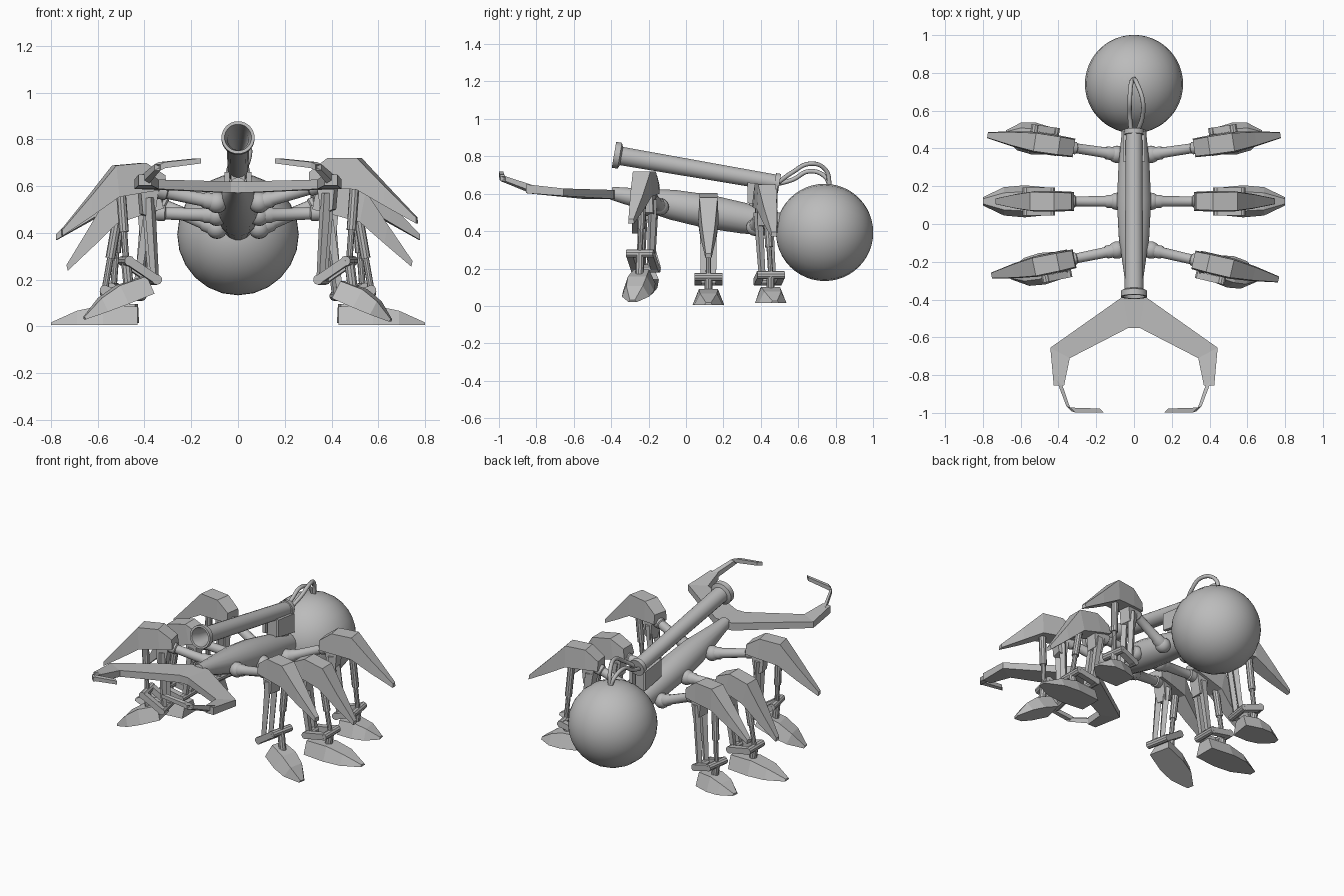
import bpy, bmesh, math
from mathutils import Vector

cube = bpy.data.objects.get("Cube")
if cube:
    bpy.data.objects.remove(cube, do_unlink=True)

grey = bpy.data.materials.new("plain_grey")
grey.use_nodes = True
grey.diffuse_color = (0.5, 0.5, 0.5, 1)
grey.node_tree.nodes["Principled BSDF"].inputs["Base Color"].default_value = (0.5, 0.5, 0.5, 1)


def loft(name, rings, smooth=False):
    """Skin a row of equal-sized point rings and cap both ends."""
    bm = bmesh.new()
    rows = [[bm.verts.new(p) for p in ring] for ring in rings]
    n = len(rows[0])
    for a, b in zip(rows, rows[1:]):
        for i in range(n):
            j = (i + 1) % n
            bm.faces.new((a[i], a[j], b[j], b[i]))
    bm.faces.new(rows[0])
    bm.faces.new(rows[-1])
    bmesh.ops.recalc_face_normals(bm, faces=bm.faces)
    mesh = bpy.data.meshes.new(name)
    bm.to_mesh(mesh)
    bm.free()
    obj = bpy.data.objects.new(name, mesh)
    bpy.context.collection.objects.link(obj)
    mesh.materials.append(grey)
    if smooth:
        shade(obj)


def shade(obj):
    bpy.ops.object.select_all(action='DESELECT')
    obj.select_set(True)
    bpy.context.view_layer.objects.active = obj
    bpy.ops.object.shade_smooth_by_angle(angle=math.radians(35))


def lathe(name, start, end, profile, sides=16):
    """Turn (fraction along axis, radius) pairs around the line start-end."""
    a, b = Vector(start), Vector(end)
    turn = (b - a).to_track_quat('Z', 'Y')
    rings = []
    for t, r in profile:
        ring = []
        for k in range(sides):
            ang = math.tau * (k + 0.5) / sides
            ring.append(a.lerp(b, t) + turn @ Vector((r * math.cos(ang), r * math.sin(ang), 0)))
        rings.append(ring)
    loft(name, rings, smooth=sides > 6)


def rod(name, start, end, r1, r2=None, sides=10):
    lathe(name, start, end, [(0, r1), (1, r2 or r1)], sides)


def ball(name, centre, radius, segments=16, rings=10):
    bpy.ops.mesh.primitive_uv_sphere_add(segments=segments, ring_count=rings, radius=radius,
                                         location=centre, rotation=(math.pi / 2, 0, 0))
    obj = bpy.context.object
    obj.name = name
    obj.data.materials.append(grey)
    bpy.ops.object.shade_smooth()


# Abdomen and thorax
ball("abdomen", (0, 0.741, 0.393), 0.26, 24, 24)
lathe("thorax", (0, -0.40, 0.603), (0, 0.54, 0.425),
      [(0, 0.035), (0.12, 0.05), (0.35, 0.082), (0.55, 0.092), (0.75, 0.084), (0.92, 0.068), (1, 0.062)])

# Cannon with a hollow flared muzzle, rear collar and mount
lathe("cannon", (0, -0.385, 0.808), (0, 0.50, 0.655),
      [(0.5, 0.02), (0.06, 0.045), (0, 0.058), (0, 0.071), (0.035, 0.071), (0.045, 0.05),
       (0.5, 0.047), (0.97, 0.044), (0.97, 0.052), (1, 0.052), (1, 0.02)], 20)


def box(name, x, y0, y1, z0, z1, half):
    loft(name, [[(x + s * half, y0, z0), (x + s * half, y1, z0 - 0.03),
                 (x + s * half, y1, z1 - 0.02), (x + s * half, y0, z1)] for s in (-1, 1)])


box("cannon_mount", 0, 0.34, 0.47, 0.51, 0.665, 0.03)
for s in (-1, 1):
    box("mount_plate", s * 0.047, 0.33, 0.49, 0.55, 0.66, 0.01)

# Hoses looping from the cannon to the abdomen
for x, bow, rise in ((-0.015, -0.022, -0.01), (0.015, 0.045, 0.03)):
    curve = bpy.data.curves.new("hose", 'CURVE')
    curve.dimensions = '3D'
    curve.bevel_depth = 0.012
    curve.bevel_resolution = 2
    curve.resolution_u = 6
    path = [(x, 0.48, 0.65), (bow, 0.57, 0.685 + rise), (bow, 0.66, 0.73 + rise),
            (x, 0.745, 0.70 + rise), (0, 0.77, 0.63)]
    spline = curve.splines.new('BEZIER')
    spline.bezier_points.add(len(path) - 1)
    for pt, co in zip(spline.bezier_points, path):
        pt.co = co
        pt.handle_left_type = pt.handle_right_type = 'AUTO'
    curve.materials.append(grey)
    bpy.context.collection.objects.link(bpy.data.objects.new("hose", curve))

# Mandibles: flat angular jaw with a thin bent prong
jaw = [((0, -0.38), (0, -0.55), 0.572, 0.62), ((0.06, -0.385), (0.03, -0.55), 0.572, 0.62),
       ((0.443, -0.655), (0.34, -0.71), 0.588, 0.628), ((0.425, -0.855), (0.37, -0.855), 0.603, 0.65)]
prong = [(0.395, -0.84, 0.63, 0.017), (0.345, -0.978, 0.68, 0.013), (0.325, -0.985, 0.69, 0.013),
         (0.17, -0.988, 0.708, 0.011)]
for s in (-1, 1):
    loft("mandible", [[(s * o[0], o[1], lo), (s * i[0], i[1], lo), (s * i[0], i[1], hi), (s * o[0], o[1], hi)]
                      for o, i, lo, hi in jaw])
    loft("mandible_prong", [[(s * (x + r), y + r, z - r), (s * (x - r), y - r, z - r),
                             (s * (x - r), y - r, z + r), (s * (x + r), y + r, z + r)]
                            for x, y, z, r in prong])

# Shield stations: outward, top, bottom, half width
SHIELD = [(0.32, 0.66, 0.60, 0.05), (0.40, 0.72, 0.595, 0.054), (0.53, 0.72, 0.585, 0.055),
          (0.65, 0.597, 0.515, 0.04), (0.783, 0.465, 0.44, 0.016)]
# Foot stations: fraction of length, height, half width
FOOT = [(0, 0.08, 0.07), (0.4, 0.085, 0.085), (0.7, 0.062, 0.075), (1, 0.012, 0.022)]


def leg(side, label, y0, yaw, ball_z, drop, pitch, shift, knee, ankle, heel, toe):
    c, s = math.cos(math.radians(yaw)), math.sin(math.radians(yaw))

    def at(u, z, w=0):
        d = u - 0.1
        return Vector((side * (0.1 + d * c - w * s), y0 + d * s + w * c, z))

    def part(name):
        return label + "_" + name

    # Hip ball and arm
    hip, tip = at(0.09, ball_z), at(0.35, 0.60 - drop)
    ball(part("hip_ball"), hip, 0.046)
    lathe(part("arm"), hip, tip, [(0, 0.036), (0.2, 0.036), (0.24, 0.029), (0.84, 0.027),
                                  (0.86, 0.034), (1, 0.034)], 12)

    # Armour shield, swung about its joint
    cp, sp = math.cos(math.radians(pitch)), math.sin(math.radians(pitch))

    def swing(u, z, w):
        du, dz = u - 0.4, z - 0.62
        return at(0.4 + du * cp - dz * sp, 0.62 - drop + du * sp + dz * cp, w)

    loft(part("shield"), [[swing(u, lo, -h), swing(u, lo, h), swing(u, hi, h * 0.88), swing(u, hi, -h * 0.88)]
                          for u, hi, lo, h in SHIELD])

    # Thigh bracket, twin thigh bars and piston
    loft(part("bracket"), [[at(u, z - drop, w) for u, z in ((0.35, 0.61), (0.43, 0.61), (0.42, 0.50), (0.37, 0.48))]
                           for w in (-0.036, 0.036)])
    for w in (-0.028, 0.028):
        rod(part("thigh_bar"), at(0.39, 0.57 - drop, w), at(*knee, w + shift), 0.025, 0.018, 4)
    top, low = at(0.51, 0.61 - drop), at(*ankle, shift)
    rod(part("piston_sleeve"), top, top.lerp(low, 0.6), 0.021)
    rod(part("piston_shaft"), top.lerp(low, 0.55), low, 0.014)

    # Ankle linkage
    for joint in (knee, ankle):
        rod(part("axle"), at(*joint, shift - 0.074), at(*joint, shift + 0.074), 0.022)
    for w in (-0.056, 0.056):
        rod(part("link"), at(*knee, w + shift), at(*ankle, w + shift), 0.026, 0.026, 4)
    mid = ((heel[0] * 2 + toe[0]) / 3, (heel[1] * 2 + toe[1]) / 3 + 0.04)
    rod(part("foot_post"), low, at(*mid, shift), 0.022)

    # Wedge foot
    a, b = Vector(heel), Vector(toe)
    along = (b - a).normalized()
    up = Vector((-along.y, along.x))
    rings = []
    for t, h, w in FOOT:
        p = a.lerp(b, t)
        q = p + up * h
        rings.append([at(p.x, p.y, shift - w), at(p.x, p.y, shift + w),
                      at(q.x, q.y, shift + w * 0.6), at(q.x, q.y, shift - w * 0.6)])
    loft(part("foot"), rings)


for side, name in ((1, "left"), (-1, "right")):
    near = side > 0
    leg(side, name + "_front", -0.14, -13 if near else -11.5, 0.53, 0 if near else 0.02, 0 if near else -5,
        -0.018, (0.37, 0.20), (0.49, 0.28),
        (0.43, 0.12) if near else (0.38, 0.14), (0.67, 0.02) if near else (0.67, 0.03))
    leg(side, name + "_middle", 0.12, 0, 0.475, 0.115, -11 if near else -14,
        0, (0.44, 0.13), (0.57, 0.155), (0.43, 0.005), (0.80, 0.005))
    leg(side, name + "_rear", 0.37, 8.5, 0.42, 0.07, 0,
        0.018, (0.43, 0.13), (0.54, 0.165), (0.44, 0.015), (0.69, 0.015))
